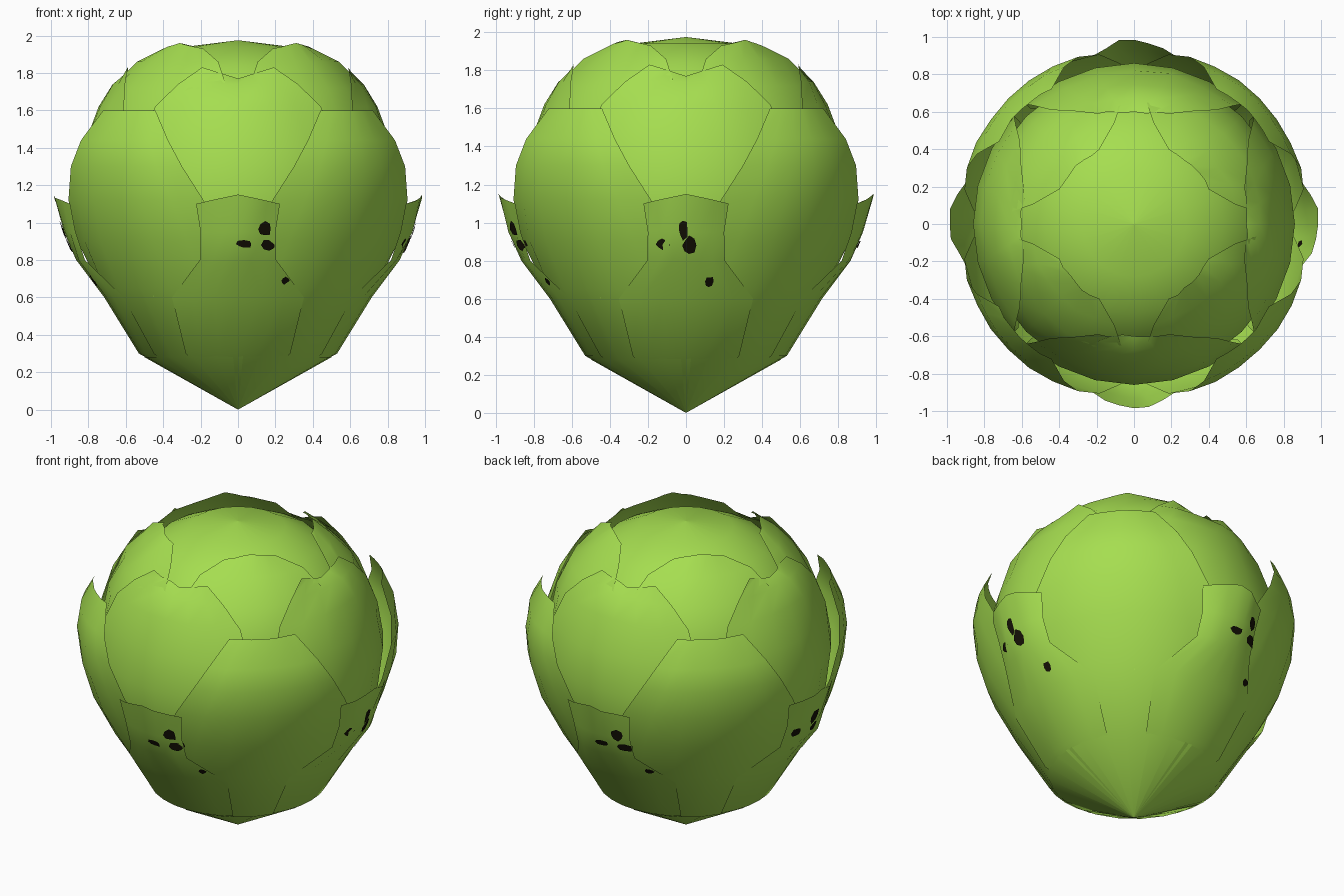
import bpy, math, random
from mathutils import Vector
from mathutils.bvhtree import BVHTree

if "Cube" in bpy.data.objects:
    bpy.data.objects.remove(bpy.data.objects["Cube"])

random.seed(4)


def material(name, col):
    m = bpy.data.materials.new(name)
    m.diffuse_color = (*col, 1)
    m.use_nodes = True
    m.node_tree.nodes["Principled BSDF"].inputs["Base Color"].default_value = m.diffuse_color
    return m


GREEN = material("leaf_green", (0.38, 0.73, 0.08))
DARK = material("dark_spot", (0.008, 0.006, 0.002))
all_v, all_f = [], []


def make(name, verts, faces, mat, smooth=True):
    me = bpy.data.meshes.new(name)
    me.from_pydata(verts, [], faces)
    me.materials.append(mat)
    ob = bpy.data.objects.new(name, me)
    bpy.context.collection.objects.link(ob)
    for p in me.polygons:
        p.use_smooth = smooth
    me.update()
    return ob


def polar(r, deg, z):
    # angle measured from the front (-y) towards +x
    a = math.radians(deg)
    return Vector((r * math.sin(a), -r * math.cos(a), z))


def leaf(name, angle, rows, cols=6, tip=0.0, curl=0.0, wave=0.0):
    """rows: (z, radius, half width in degrees) from stalk to rim."""
    verts, faces = [], []
    for i, (z, r, hw) in enumerate(rows):
        t = i / (len(rows) - 1)
        for j in range(cols + 1):
            s = 2 * j / cols - 1
            rr = r + curl * s * s * t * t
            if 0 < abs(s) < 1 and t > 0.4:
                rr += random.uniform(-wave, wave)
            zz = z + (tip * (1 - abs(s)) if i == len(rows) - 1 else 0)
            verts.append(polar(rr, angle + s * hw, zz))
    n = cols + 1
    for i in range(len(rows) - 1):
        for j in range(cols):
            a = i * n + j
            if i == 0:
                faces.append((a, a + n + 1, a + n))
            else:
                faces.append((a, a + 1, a + n + 1, a + n))
    base = len(all_v)
    all_v.extend(verts)
    all_f.extend(tuple(k + base for k in f) for f in faces)
    return make(name, verts, faces, GREEN)


# Solid heart of the head
core = [(0.02, 0), (0.3, .48), (0.65, .68), (1.0, .79), (1.3, .79), (1.5, .74),
        (1.7, .63), (1.84, .48), (1.94, .28), (1.975, 0)]
N = 20
cv = [polar(r, 360 * j / N, z) for z, r in core for j in range(N)]
cf = [(i * N + j, i * N + (j + 1) % N, (i + 1) * N + (j + 1) % N, (i + 1) * N + j)
      for i in range(len(core) - 1) for j in range(N)]
make("heart", cv, cf, GREEN)

for k in range(4):
    ax, dg = 90 * k, 90 * k + 45
    # Innermost leaves, closing over the heart
    leaf(f"inner_leaf_{k}", dg, [(0.9, .80, 40), (1.3, .815, 44), (1.55, .765, 42),
         (1.72, .68, 40), (1.86, .55, 34), (1.93, .44, 20)], tip=0.03, wave=0.012)
    # Middle leaves with a notched rim
    leaf(f"middle_leaf_{k}", ax, [(0.6, .70, 40), (0.95, .83, 42), (1.2, .86, 42),
         (1.42, .82, 40), (1.62, .745, 36), (1.74, .67, 28), (1.83, .60, 18)],
         tip=-0.06, curl=0.02, wave=0.01)
    # Big outer leaves with a blunt top
    leaf(f"outer_leaf_{k}", dg, [(0, 0, 46), (0.28, .50, 48), (0.65, .735, 47),
         (0.9, .865, 40), (1.12, .93, 33.5), (1.3, .95, 26.5), (1.44, .93, 21),
         (1.6, .86, 13.5)], curl=-0.015, wave=0.004)
    # Short leaves flaring outwards
    leaf(f"short_leaf_{k}", ax, [(0.005, 0, 30), (0.3, .53, 32), (0.6, .715, 30),
         (0.8, .865, 14), (0.95, .93, 13), (1.10, .985, 14)],
         tip=0.05, curl=-0.06, wave=0.01)

# Dark decay spots laid on the short leaves
tree = BVHTree.FromPolygons(all_v, all_f)
spots = [(2, .885, .05, .025), (9, .965, .04, .04), (11, .88, .05, .035), (19, .69, .035, .022)]
for k in range(4):
    sv, sf = [], []
    for deg, z, w, h in spots:
        if k % 2:
            deg, w, h = deg - 10, w * 0.8, h * 1.4
        b = len(sv)
        for q in range(8):
            a = q * math.pi / 4
            f = random.uniform(0.65, 1.1)
            d = 90 * k + deg + math.degrees(w * f * math.cos(a) / .93)
            zz = z + h * f * math.sin(a)
            out = polar(1, d, 0)
            hit = tree.ray_cast(polar(2, d, zz), -out)[0]
            sv.append((hit or polar(.9, d, zz)) + out * 0.008)
        sf.append(tuple(range(b, b + 8)))
    make(f"decay_spots_{k}", sv, sf, DARK, False)
